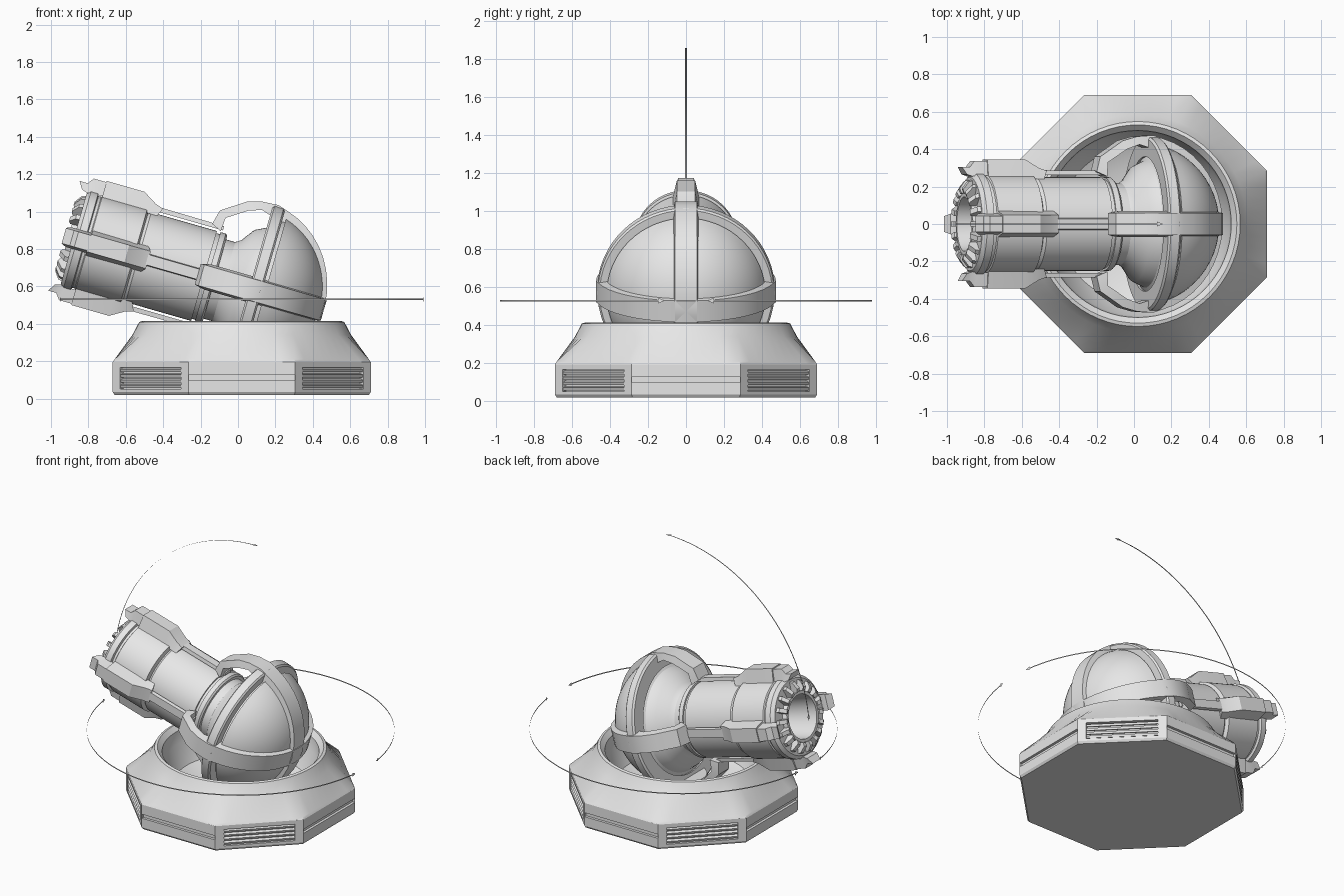
import bpy, bmesh, math
from mathutils import Matrix, Vector

if "Cube" in bpy.data.objects:
    bpy.data.objects.remove(bpy.data.objects["Cube"])

grey = bpy.data.materials.new("light_grey")
grey.diffuse_color = (0.8, 0.8, 0.8, 1)
grey.use_nodes = True
grey.node_tree.nodes["Principled BSDF"].inputs["Base Color"].default_value = grey.diffuse_color

TILT = math.radians(16)
C, S = math.cos(TILT), math.sin(TILT)
# head frame: local x runs along the barrel, local z is up across it
HEAD = Matrix(((-C, 0, S, 0.03), (0, -1, 0, 0), (S, 0, C, 0.595), (0, 0, 0, 1)))
BASE = Matrix.Translation((0.02, 0, 0))


def finish(name, bm, matrix, smooth=30):
    bmesh.ops.remove_doubles(bm, verts=bm.verts, dist=1e-5)
    bmesh.ops.recalc_face_normals(bm, faces=bm.faces)
    me = bpy.data.meshes.new(name)
    bm.to_mesh(me)
    bm.free()
    me.transform(matrix)
    me.materials.append(grey)
    ob = bpy.data.objects.new(name, me)
    bpy.context.collection.objects.link(ob)
    me.shade_smooth()
    me.set_sharp_from_angle(angle=math.radians(smooth))
    return ob


def loft(bm, rings, closed_ring=True):
    rows = [[bm.verts.new(p) for p in r] for r in rings]
    n = len(rows[0])
    for a, b in zip(rows, rows[1:]):
        for i in range(n if closed_ring else n - 1):
            j = (i + 1) % n
            bm.faces.new((a[i], a[j], b[j], b[i]))
    return rows


def lathe(name, profile, matrix, n=64):
    """profile of (position along x, radius)"""
    bm = bmesh.new()
    ang = [2 * math.pi * i / n for i in range(n)]
    loft(bm, [[(u, r * math.cos(a), r * math.sin(a)) for a in ang] for u, r in profile])
    return finish(name, bm, matrix)


def strip(name, pairs, hw_out, hw_in, matrix):
    """bar in the xz plane from (outer, inner) point pairs"""
    bm = bmesh.new()
    rows = loft(bm, [[(o[0], hw_out, o[1]), (o[0], -hw_out, o[1]),
                      (i[0], -hw_in, i[1]), (i[0], hw_in, i[1])] for o, i in pairs])
    bm.faces.new(rows[0])
    bm.faces.new(rows[-1])
    return finish(name, bm, matrix)


def boxes(name, items, matrix=Matrix()):
    """items of (matrix, size)"""
    bm = bmesh.new()
    for m, s in items:
        bmesh.ops.create_cube(bm, size=1, matrix=m @ Matrix.Diagonal((*s, 1)))
    return finish(name, bm, matrix)


def cut(ob, cutter):
    m = ob.modifiers.new("cut", 'BOOLEAN')
    m.operation, m.object, m.solver = 'DIFFERENCE', cutter, 'EXACT'
    bpy.context.view_layer.objects.active = ob
    bpy.ops.object.modifier_apply(modifier=m.name)
    bpy.data.objects.remove(cutter, do_unlink=True)


def turn(a, axis='Z'):
    return Matrix.Rotation(math.radians(a), 4, axis)


def move(x, y, z):
    return Matrix.Translation((x, y, z))


# octagonal base with round rim and bowl
N = 64


def octagon(apothem, z):
    out = []
    for i in range(N):
        a = 2 * math.pi * i / N
        d = (a + math.pi / 8) % (math.pi / 4) - math.pi / 8
        r = apothem / math.cos(d)
        out.append((r * math.cos(a), r * math.sin(a), z))
    return out


def circle(r, z):
    return [(r * math.cos(2 * math.pi * i / N), r * math.sin(2 * math.pi * i / N), z) for i in range(N)]


bm = bmesh.new()
rows = loft(bm, [octagon(0.68, 0.02), octagon(0.69, 0.035), octagon(0.69, 0.195), octagon(0.68, 0.21),
                 circle(0.585, 0.34), circle(0.548, 0.41), circle(0.53, 0.415), circle(0.50, 0.385),
                 circle(0.49, 0.30), circle(0.42, 0.17), circle(0.30, 0.11), circle(0.1, 0.1)])
bm.faces.new(rows[0])
bm.faces.new(rows[-1])
base = finish("base", bm, BASE, 25)

# side grooves and vent recesses
cuts = [(turn(90 * k) @ move(0.69, 0, 0.113), (0.036, 0.57, 0.028)) for k in range(4)]
cuts += [(turn(45 + 90 * k) @ move(0.69, 0, 0.11), (0.05, 0.46, 0.115)) for k in range(4)]
cut(base, boxes("groove_cutter", cuts, BASE))
base.data.set_sharp_from_angle(angle=math.radians(25))

# vent slats
slats = [(turn(45 + 90 * k) @ move(0.677, 0, 0.068 + 0.028 * j) @ turn(20, 'Y'), (0.02, 0.458, 0.015))
         for k in range(4) for j in range(4)]
boxes("vent_slats", slats, BASE)

# foot disc with crossed grooves
foot = lathe("foot_disc", [(0.025, 0.0), (0.025, 0.34), (0.008, 0.335), (0, 0.32), (0, 0)],
             BASE @ turn(-90, 'Y'))
lines = [(turn(90 * k) @ move(o, 0, 0), (0.012, 0.5, 0.016)) for k in range(2) for o in (-0.1, 0.1)]
cut(foot, boxes("foot_cutter", lines, BASE))

# pedestal under the ball
lathe("pedestal", [(0.09, 0), (0.09, 0.2), (0.22, 0.15), (0.22, 0)], BASE @ turn(-90, 'Y'), 32)

# rear dome
dome = [(-0.425 * math.sin(a), 0.435 * math.cos(a)) for a in
        [math.radians(16 + 74 * i / 14) for i in range(15)]]
lathe("dome", [(-0.10, 0.40)] + [(-0.118, 0.40)] + dome, HEAD)

# cross rib round the dome rim
lathe("cross_rib", [(-0.10, 0.36), (-0.10, 0.455), (-0.09, 0.465), (-0.04, 0.468), (-0.03, 0.455),
                    (-0.03, 0.36), (-0.10, 0.36)], HEAD)

# cage bands: one upright, one level
half = [((0.255, 0.28), (0.20, 0.255)), ((0.235, 0.36), (0.195, 0.33)), ((0.11, 0.445), (0.09, 0.40)),
        ((0.03, 0.468), (0.02, 0.425)), ((-0.06, 0.474), (-0.06, 0.40))]
for d in range(105, 180, 8):
    c, s = math.cos(math.radians(d)), math.sin(math.radians(d))
    half.append(((0.445 * c, 0.472 * s), (0.39 * c, 0.40 * s)))
mirror = [((o[0], -o[1]), (i[0], -i[1])) for o, i in reversed(half)]
for name, a in (("upright_band", 0), ("level_band", 90)):
    strip(name, half + [((-0.446, 0), (-0.39, 0))] + mirror, 0.058, 0.07, HEAD @ turn(a, 'X'))

# neck and barrel
lathe("neck", [(-0.10, 0.40), (-0.06, 0.39), (-0.03, 0.34), (0.03, 0.31), (0.08, 0.24), (0.11, 0.22),
               (0.19, 0.22)], HEAD)
lathe("barrel", [(0.16, 0.20), (0.16, 0.24), (0.17, 0.25), (0.20, 0.25), (0.20, 0.238), (0.22, 0.238),
                 (0.22, 0.25), (0.585, 0.25), (0.60, 0.238), (0.61, 0.264), (0.86, 0.264), (0.865, 0.255),
                 (0.88, 0.255), (0.885, 0.272), (0.925, 0.272), (0.945, 0.25), (0.945, 0.17),
                 (0.975, 0.165), (0.975, 0.145), (0.70, 0.13), (0.70, 0)], HEAD)

# muzzle teeth
bm = bmesh.new()
for k in range(18):
    m = turn(20 * k, 'X')
    prof = [(0.94, 0.165), (0.94, 0.238), (0.965, 0.232), (0.995, 0.19), (0.985, 0.165)]
    ends = [[bm.verts.new(m @ Vector((u, y, r))) for u, r in prof] for y in (-0.014, 0.014)]
    bm.faces.new(ends[0])
    bm.faces.new(ends[1])
    for i in range(5):
        j = (i + 1) % 5
        bm.faces.new((ends[0][i], ends[0][j], ends[1][j], ends[1][i]))
finish("muzzle_teeth", bm, HEAD)

# four barrel fins with rails
fin = [((0.53, 0.285), (0.55, 0.24)), ((0.575, 0.30), (0.575, 0.24)), ((0.65, 0.345), (0.65, 0.24)),
       ((0.86, 0.345), (0.86, 0.25))]
tip = [((0.86, 0.338), (0.86, 0.26)), ((0.93, 0.338), (0.92, 0.26)), ((0.955, 0.305), (0.945, 0.255)),
       ((1.0, 0.305), (0.975, 0.265))]
rail = [((0.19, 0.285), (0.19, 0.262)), ((0.60, 0.288), (0.60, 0.262))]
for k, side in enumerate(("top", "left", "bottom", "right")):
    m = HEAD @ turn(90 * k, 'X')
    strip(side + "_fin", fin, 0.048, 0.07, m)
    strip(side + "_fin_tip", tip, 0.042, 0.055, m)
    strip(side + "_rail", rail, 0.028, 0.032, m)


# thin motion arrows: ribbons with a head at each end
def arrow(name, matrix, radius, a0, a1):
    bm = bmesh.new()
    at = lambda a, h: (radius * math.cos(a), radius * math.sin(a), h)
    a0, a1 = math.radians(a0), math.radians(a1)
    n = 48
    loft(bm, [[at(a0 + (a1 - a0) * i / n, h) for h in (-0.004, 0.004)] for i in range(n + 1)], False)
    for end, d in ((a0, 1), (a1, -1)):
        bm.faces.new([bm.verts.new(at(a, h)) for a, h in
                      ((end - d * 0.005, 0), (end + d * 0.025, 0.014), (end + d * 0.025, -0.014))])
    finish(name, bm, matrix)


ring = move(0.02, 0, 0.53)
arrow("turn_arrow_back", ring, 0.98, 7, 173)
arrow("turn_arrow_front", ring, 0.98, 187, 353)
arrow("lift_arrow", move(0.15, 0, 0.75) @ turn(90, 'X'), 1.11, 90, 174.8)
